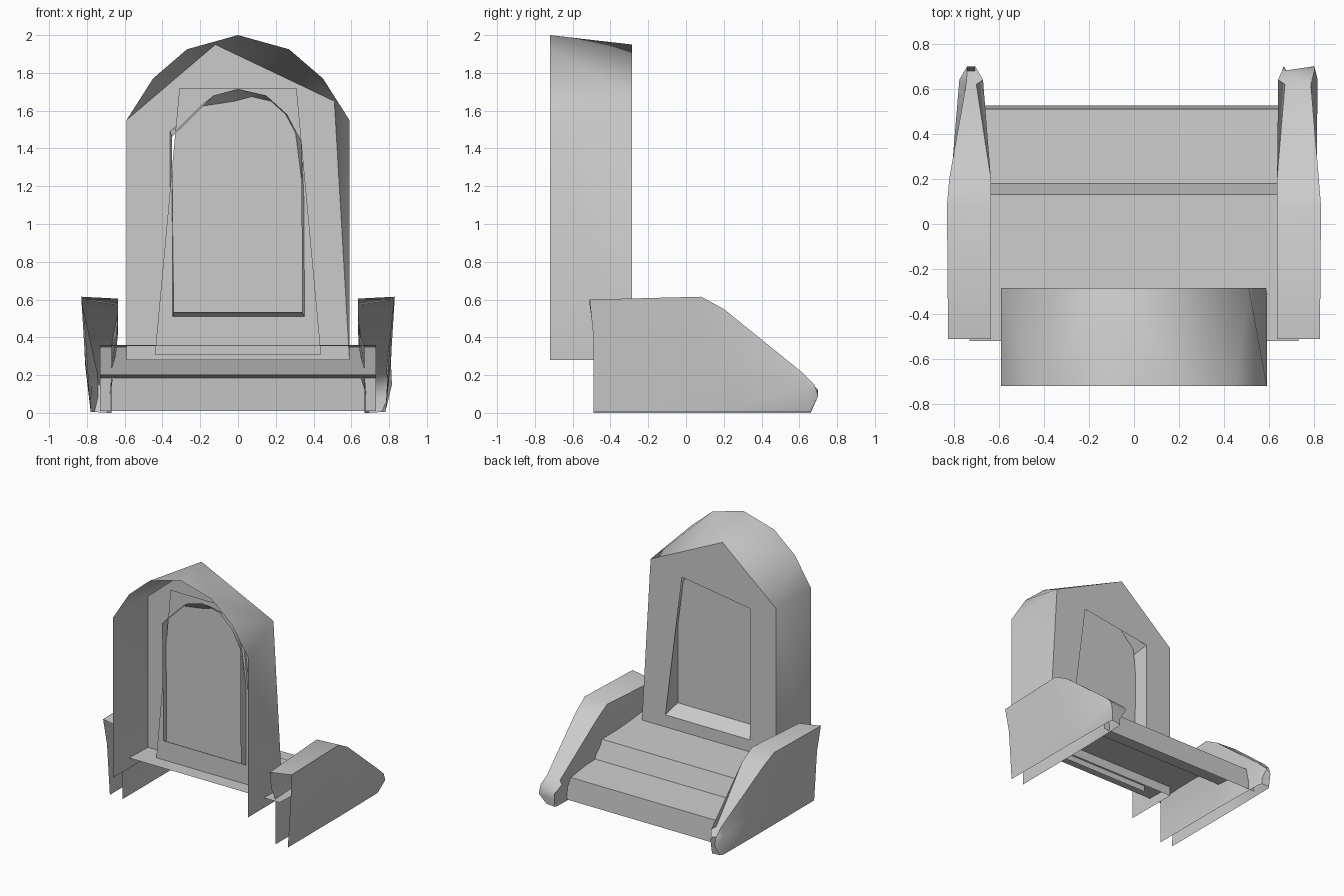
import bpy, bmesh, math

cube = bpy.data.objects.get("Cube")
if cube:
    bpy.data.objects.remove(cube, do_unlink=True)

stone = bpy.data.materials.new("grey_stone")
stone.use_nodes = True
GREY = (0.6, 0.6, 0.6, 1)
stone.diffuse_color = GREY
stone.node_tree.nodes["Principled BSDF"].inputs["Base Color"].default_value = GREY


def finish(bm, name, smooth=None):
    bmesh.ops.remove_doubles(bm, verts=bm.verts, dist=0.0005)
    bmesh.ops.recalc_face_normals(bm, faces=bm.faces)
    mesh = bpy.data.meshes.new(name)
    bm.to_mesh(mesh)
    bm.free()
    mesh.materials.append(stone)
    obj = bpy.data.objects.new(name, mesh)
    bpy.context.collection.objects.link(obj)
    if smooth:
        bpy.ops.object.select_all(action='DESELECT')
        obj.select_set(True)
        bpy.context.view_layer.objects.active = obj
        bpy.ops.object.shade_smooth_by_angle(angle=math.radians(smooth))
    return obj


def loft(name, sections, closed=False, cap_end=False, smooth=None):
    """Skin a sheet through matching rows of points."""
    bm = bmesh.new()
    rows = [[bm.verts.new(p) for p in s] for s in sections]
    for a, b in zip(rows, rows[1:]):
        n = len(a)
        for i in range(n if closed else n - 1):
            j = (i + 1) % n
            bm.faces.new((a[i], a[j], b[j], b[i]))
    if cap_end:
        bm.faces.new(rows[-1])
    bmesh.ops.dissolve_degenerate(bm, dist=0.0005, edges=bm.edges)
    return finish(bm, name, smooth)


def at_y(points, y):
    return [(x, y, z) for x, z in points]


BACK, FACE, DOOR, END = -0.72, -0.285, -0.40, -0.45

# Arched outer shell narrowing to a pointed facade
arch = [(-.59, .28), (-.59, 1.55), (-.45, 1.77), (-.27, 1.925), (0, 2),
        (.27, 1.925), (.45, 1.77), (.59, 1.55), (.59, .28)]
bl, tl, peak, tr, br = gable = [(-.59, .28), (-.59, 1.55), (-.12, 1.95), (.51, 1.65), (.59, .28)]
loft("arched_shell", [at_y(arch, BACK),
                      at_y([bl, tl, tl, peak, peak, peak, tr, tr, br], FACE)], smooth=40)

# Facade with the doorway opening
opening = [(-.36, .45), (-.36, 1.49), (.235, 1.58), (.38, .45)]
bm = bmesh.new()
for ring in (gable, opening):
    vs = [bm.verts.new(p) for p in at_y(ring, FACE)]
    for i, v in enumerate(vs):
        bm.edges.new((v, vs[(i + 1) % len(vs)]))
bmesh.ops.triangle_fill(bm, edges=bm.edges[:], use_beauty=True, normal=(0, 1, 0))
finish(bm, "facade")

# Door reveal running from the opening to an arched end
reveal = [(-.34, .535), (-.35, 1.46), (-.25, 1.56), (-.13, 1.68), (0, 1.715),
          (.15, 1.68), (.26, 1.58), (.335, 1.44), (.34, .535)]
a, b, c, d = opening
loft("door_reveal", [at_y(reveal, END),
                     at_y([a, b, b, b, c, c, c, c, d], FACE)], closed=True, smooth=40)

# Tapered door panel
loft("door_panel", [at_y([(-.44, .31), (.44, .31)], DOOR),
                    at_y([(-.31, 1.72), (.31, 1.72)], DOOR)])

# Stair sheet
steps = [(-.52, .36), (.13, .345), (.18, .2), (.51, .185), (.525, .01)]
loft("steps", [[(x, y, z) for y, z in steps] for x in (-.73, .73)])


# Side rails: hollow, with a wide hand rest over thinner legs
def rail(name, side, nose_out, nose_in, tip_out, tip_in):
    # y, outer foot, outer waist, top outer, top inner, inner waist, inner foot, waist z, top z
    stations = [
        (-.49, .78, .805, .825, .635, .635, .67, .44, .60),
        (.10, .78, .81, .83, .635, .645, .67, .33, .615),
        (.22, .78, .81, .82, .635, .65, .67, .30, .55),
        (.64, .775, nose_out, nose_out - .03, nose_in + .03, nose_in, .68, .19, .21),
        (.70, .76, tip_out, tip_out, tip_in, tip_in, .69, .13, .15),
    ]
    rows = []
    for y, foot, waist, top_o, top_i, waist_i, foot_i, wz, tz in stations:
        foot_y = min(y, .66)
        rows.append([(side * x, yy, z) for x, yy, z in (
            (foot, foot_y, .005), (waist, y, wz - .04), (top_o, y - .02, tz),
            (top_i, y - .02, tz - .03 if y < 0 else tz - .01),
            (waist_i, y, wz - .01), (foot_i, foot_y, wz - .08 if y < .5 else .05),
            (foot_i, foot_y, 0))])
    loft(name, rows, cap_end=True, smooth=50)


rail("left_rail", 1, .815, .64, .80, .665)
rail("right_rail", -1, .775, .67, .74, .705)
